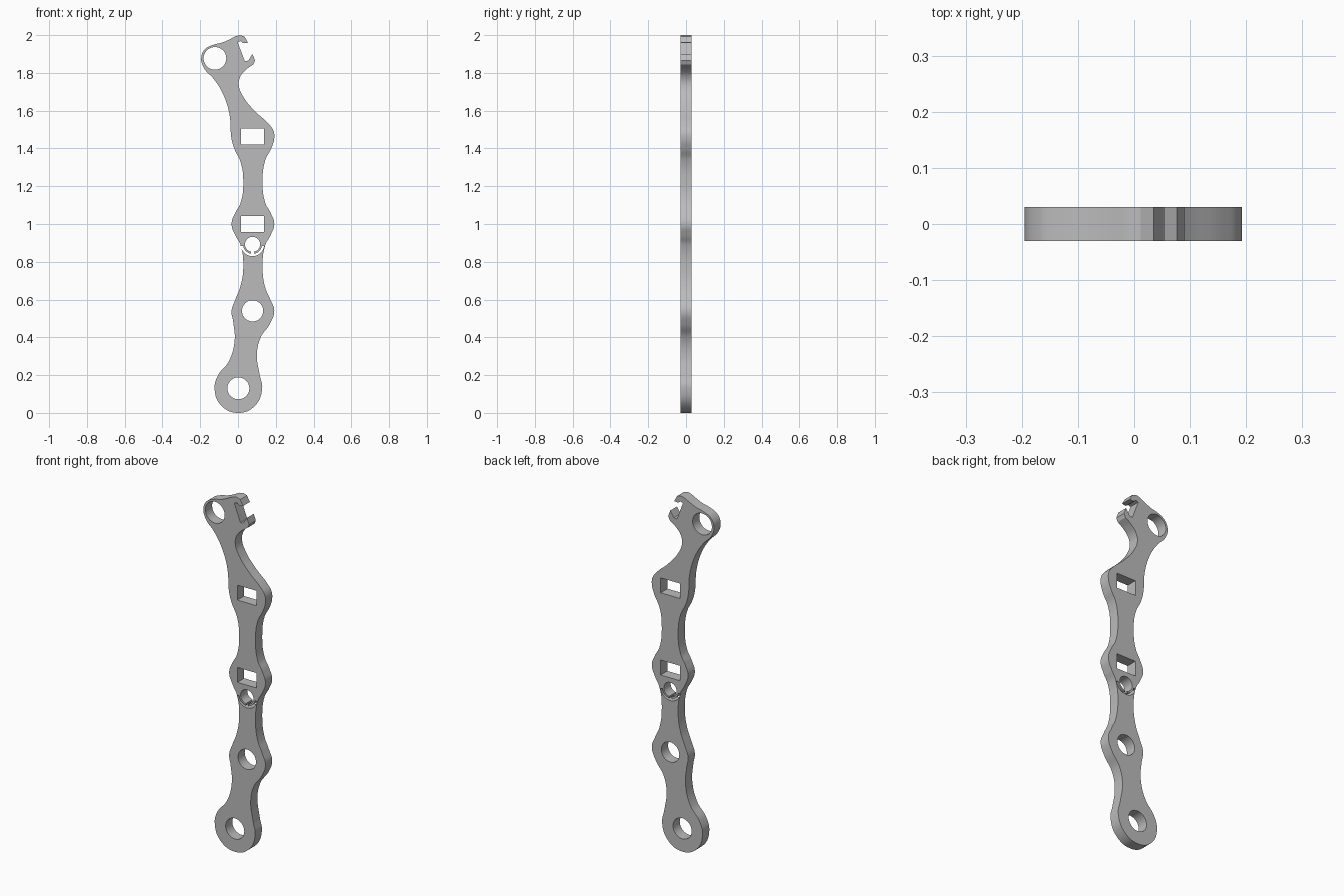
import bpy, bmesh
from math import sin, cos, radians, pi

cube = bpy.data.objects.get("Cube")
if cube:
    bpy.data.objects.remove(cube, do_unlink=True)

HALF_THICK = 0.03
MID = 0.079            # centre line of the lobed shaft

curve = bpy.data.curves.new("link_profile", 'CURVE')
curve.dimensions = '2D'
curve.fill_mode = 'BOTH'
curve.extrude = HALF_THICK
curve.resolution_u = 8


def arc(cx, cz, r, start, end, steps=24):
    angles = [radians(start + (end - start) * i / steps) for i in range(steps + 1)]
    return [(cx + r * cos(a), cz + r * sin(a)) for a in angles]


def add_poly(points):
    spline = curve.splines.new('POLY')
    spline.points.add(len(points) - 1)
    for p, (x, z) in zip(spline.points, points):
        p.co = (x, z, 0, 1)
    spline.use_cyclic_u = True


def add_smooth(points, corners):
    spline = curve.splines.new('BEZIER')
    spline.bezier_points.add(len(points) - 1)
    for p, co in zip(spline.bezier_points, points):
        p.co = (*co, 0)
        kind = 'VECTOR' if co in corners else 'AUTO'
        p.handle_left_type = p.handle_right_type = kind
    spline.use_cyclic_u = True


def lobe(z, side):
    # flank of one lobe, bottom to top
    rows = [(-.11, .066), (-.06, .093), (0, .113), (.06, .093), (.11, .066)]
    return [(MID + side * w, z + dz) for dz, w in rows]


def waist(z, side):
    return [(MID + side * .051, z)]


# Outer silhouette: left flank upward, head, then right flank downward
left = [(-.124, .13), (-.105, .2), (-.05, .27), (-.018, .38), (-.025, .48),
        (-.034, .54), (-.014, .6), (.013, .67)]
left += waist(.77, -1) + lobe(1.0, -1) + waist(1.23, -1)
left += [(.013, 1.33), (-.018, 1.395), (-.034, 1.45), (-.045, 1.58), (-.08, 1.69),
         (-.13, 1.77), (-.178, 1.822), (-.195, 1.877), (-.175, 1.925), (-.13, 1.949),
         (-.08, 1.962)]
claw = [(-.01, 1.995), (.012, 2.0), (.035, 1.992), (.053, 1.96), (.028, 1.957), (.014, 1.968),
        (-.002, 1.963), (.036, 1.862), (.054, 1.865), (.077, 1.9), (.09, 1.865), (.081, 1.845)]
right = [(.04, 1.815), (.012, 1.78), (.004, 1.735), (.03, 1.67), (.09, 1.597),
         (.16, 1.532), (.187, 1.495), (.192, 1.455), (.176, 1.4), (.145, 1.34)]
right += waist(1.23, 1) + lobe(1.0, 1)[::-1] + waist(.77, 1)
right += [(.145, .66), (.17, .603), (.192, .54), (.168, .47), (.12, .4), (.1, .31), (.115, .2)]
foot = [(.128, .13), (.09, .038), (.002, 0), (-.088, .038)]
add_smooth(left + claw + right + foot, claw)

# Round pivot holes
for cx, cz, r in [(.002, .13, .058), (.077, .54, .056), (-.122, 1.877, .06)]:
    add_poly(arc(cx, cz, r, 0, 352.5, 47))

# Rectangular windows
for cz in (1.0, 1.463):
    add_poly([(.077 + sx * .06, cz + sz * .042)
              for sx, sz in [(-1, -1), (1, -1), (1, 1), (-1, 1)]])

# Split spring ring: bore, slit and surrounding half-round slot in one opening
ring = (.077, .892)
add_poly(arc(*ring, .04, -80, 260, 40) + arc(*ring, .05, 262, 188)
         + arc(*ring, .062, 188, 352) + arc(*ring, .05, 352, 278))

# Turn the profile into a clean solid standing upright
source = bpy.data.objects.new("link_profile", curve)
bpy.context.collection.objects.link(source)
graph = bpy.context.evaluated_depsgraph_get()
mesh = bpy.data.meshes.new_from_object(source.evaluated_get(graph))
bpy.data.objects.remove(source, do_unlink=True)

bm = bmesh.new()
bm.from_mesh(mesh)
bmesh.ops.remove_doubles(bm, verts=bm.verts, dist=0.0002)
for v in bm.verts:
    x, z, y = v.co
    v.co = (x, -y, z)
bmesh.ops.recalc_face_normals(bm, faces=bm.faces)
bmesh.ops.dissolve_limit(bm, angle_limit=radians(0.5), verts=bm.verts, edges=bm.edges)
bm.to_mesh(mesh)
bm.free()

link = bpy.data.objects.new("link_arm", mesh)
bpy.context.collection.objects.link(link)

# Plain grey finish
grey = bpy.data.materials.new("plain_grey")
grey.use_nodes = True
colour = (.5, .5, .5, 1)
grey.diffuse_color = colour
grey.node_tree.nodes["Principled BSDF"].inputs["Base Color"].default_value = colour
mesh.materials.clear()
mesh.materials.append(grey)

bpy.ops.object.select_all(action='DESELECT')
link.select_set(True)
bpy.context.view_layer.objects.active = link
bpy.ops.object.shade_smooth_by_angle(angle=radians(30))
